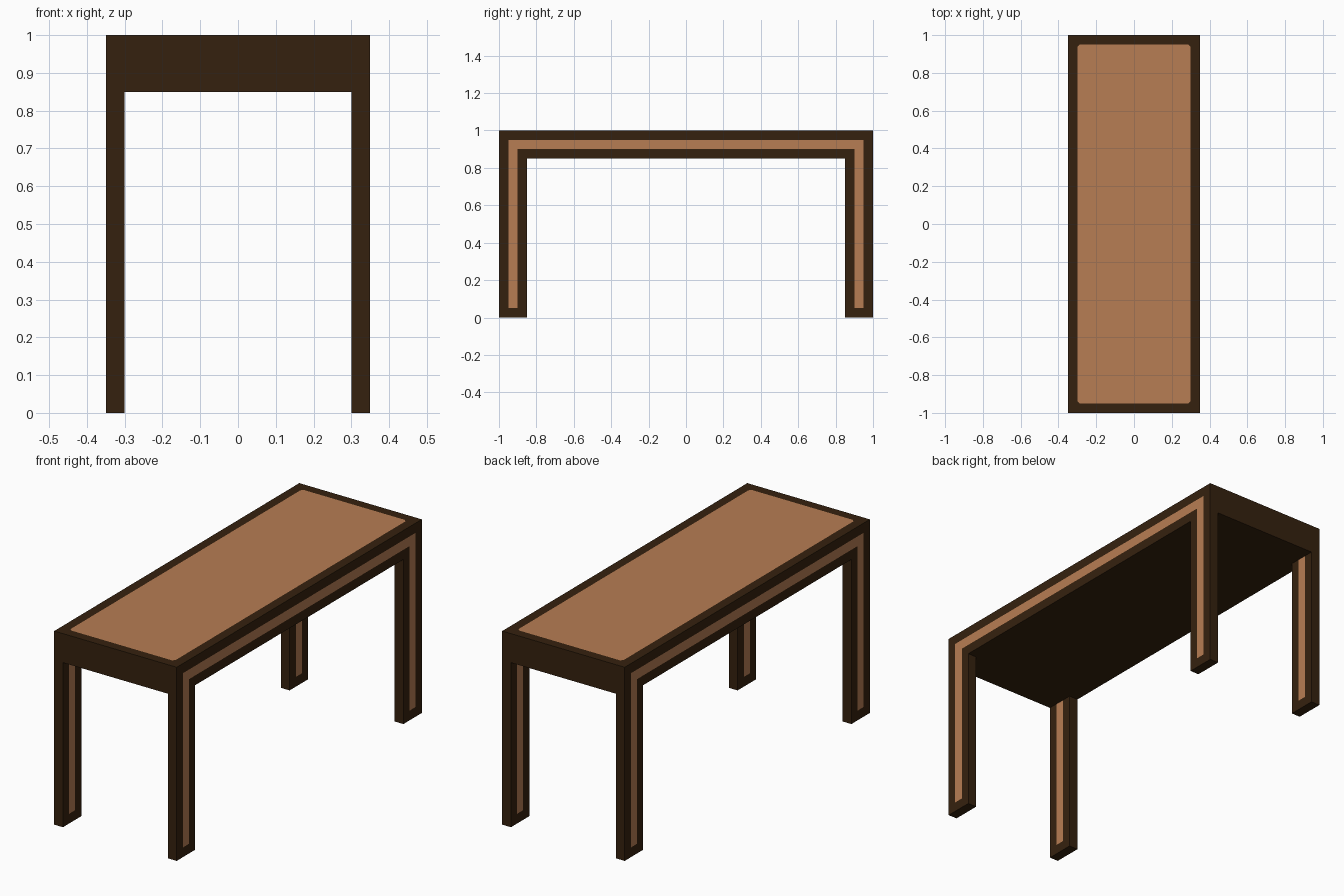
import bpy, bmesh
from mathutils import Vector

if "Cube" in bpy.data.objects:
    bpy.data.objects.remove(bpy.data.objects["Cube"])

HALF_X, HALF_Y, HEIGHT = 0.35, 1.0, 1.0
RAIL, BORDER, CHAMFER = 0.15, 0.05, 0.012   # rail depth, dark border, inlay corner cut


def material(name, rgb):
    m = bpy.data.materials.new(name)
    m.diffuse_color = (*rgb, 1)
    m.use_nodes = True
    m.node_tree.nodes["Principled BSDF"].inputs["Base Color"].default_value = m.diffuse_color
    return m


MATERIALS = [material("dark_wood", (0.036, 0.0155, 0.0045)),
             material("tan_wood", (0.475, 0.205, 0.087))]


def finish(name, bm):
    bmesh.ops.recalc_face_normals(bm, faces=bm.faces)
    mesh = bpy.data.meshes.new(name)
    bm.to_mesh(mesh)
    bm.free()
    for m in MATERIALS:
        mesh.materials.append(m)
    ob = bpy.data.objects.new(name, mesh)
    bpy.context.collection.objects.link(ob)
    return ob


def side_frame(name, side):
    """Upside-down U panel (two legs and a rail) with an inlaid tan band on both faces."""
    y, yi, z, zi = HALF_Y, HALF_Y - RAIL, HEIGHT, HEIGHT - RAIL
    outline = [(-y, 0), (-yi, 0), (-yi, zi), (yi, zi), (yi, 0), (y, 0), (y, z), (-y, z)]
    x_in, x_out = side * (HALF_X - BORDER), side * HALF_X
    bm = bmesh.new()
    face = bm.faces.new([bm.verts.new((x_in, a, b)) for a, b in outline])
    ext = bmesh.ops.extrude_face_region(bm, geom=[face], use_keep_orig=True)
    bmesh.ops.translate(bm, vec=(x_out - x_in, 0, 0),
                        verts=[v for v in ext["geom"] if isinstance(v, bmesh.types.BMVert)])
    bmesh.ops.recalc_face_normals(bm, faces=bm.faces)
    panels = [f for f in bm.faces if abs(f.normal.x) > 0.9]
    for f in panels:
        bmesh.ops.inset_region(bm, faces=[f], thickness=BORDER, use_even_offset=True)
        f.material_index = 1
    return finish(name, bm)


# Side frames with the four legs
side_frame("right_side_frame", 1)
side_frame("left_side_frame", -1)

# Table top slab between the frames, with a tan panel cut into its upper face
bm = bmesh.new()
bmesh.ops.create_cube(bm, size=1)
bmesh.ops.scale(bm, vec=(2 * (HALF_X - BORDER), 2 * HALF_Y, RAIL), verts=bm.verts)
bmesh.ops.translate(bm, vec=(0, 0, HEIGHT - RAIL / 2), verts=bm.verts)


def cut_top(point, normal):
    top = [f for f in bm.faces if f.normal.z > 0.9]
    geom = set(top) | {e for f in top for e in f.edges} | {v for f in top for v in f.verts}
    bmesh.ops.bisect_plane(bm, geom=list(geom), plane_co=point, plane_no=normal)
    bm.normal_update()


for s in (-1, 1):
    cut_top((0, s * (HALF_Y - BORDER), HEIGHT), (0, 1, 0))
for sx in (-1, 1):
    for sy in (-1, 1):
        cut_top((sx * (HALF_X - BORDER - CHAMFER), sy * (HALF_Y - BORDER), HEIGHT),
                Vector((sx, sy, 0)).normalized())
for f in bm.faces:
    if f.normal.z > 0.9 and f.calc_area() > 0.5:
        f.material_index = 1
finish("table_top", bm)
